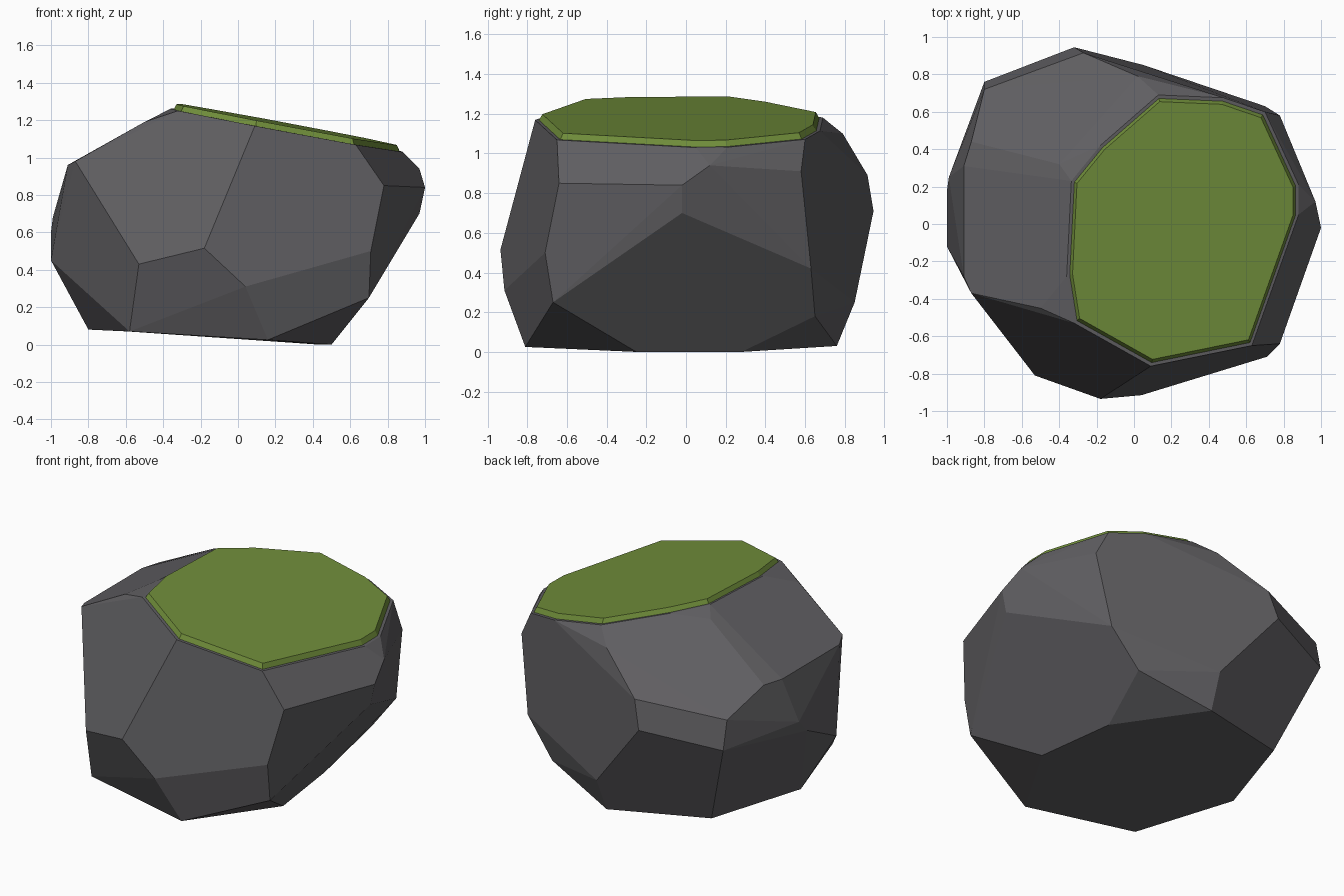
import bpy, bmesh, math
from mathutils import Vector

if "Cube" in bpy.data.objects:
    bpy.data.objects.remove(bpy.data.objects["Cube"])


def material(name, rgb):
    m = bpy.data.materials.new(name)
    m.diffuse_color = (*rgb, 1)
    m.use_nodes = True
    m.node_tree.nodes["Principled BSDF"].inputs["Base Color"].default_value = m.diffuse_color
    return m


def finish(bm, name, mat):
    bmesh.ops.recalc_face_normals(bm, faces=bm.faces)
    me = bpy.data.meshes.new(name)
    bm.to_mesh(me)
    bm.free()
    me.materials.append(mat)
    ob = bpy.data.objects.new(name, me)
    bpy.context.collection.objects.link(ob)
    return ob


def top_z(x, y):
    # sloping plane of the rock's flat top
    return 1.196 - 0.19 * x + 0.013 * y


# Outline of the flat top, seen from above
RIM = [(-.36, -.28), (-.32, -.53), (.09, -.76), (.63, -.65), (.88, .05), (.88, .21),
       (.70, .60), (.48, .675), (.13, .69), (-.18, .42), (-.335, .23)]

# Corners of the chipped boulder below the top
CORNERS = [
    # front
    (-.87, -.37, .98), (-.53, -.81, .43), (-.18, -.935, .515), (.04, -.915, .31),
    (.71, -.71, .50), (.78, -.64, .85), (.70, -.67, .25), (-.50, -.45, 1.19),
    # right
    (1.0, -.02, .84), (.97, -.02, .70), (.97, .12, .94), (.78, .58, .91),
    (.70, .63, .42), (.51, .65, .18),
    # back
    (-.32, .945, .71), (-.27, .915, .89), (.02, .79, 1.10), (.05, .85, .25),
    (-.80, .76, .635), (-.80, .72, .82), (-.40, .32, 1.22),
    # left
    (-.87, .44, .96), (-.91, .31, .96), (-.91, -.28, .96), (-.99, .25, .68),
    (-1.0, .18, .60), (-1.0, -.12, .45),
    # underside
    (-.80, -.04, .08), (-.58, -.68, .07), (.16, -.81, .025), (.50, -.25, 0),
    (.43, .28, 0), (.04, .76, .03), (-.59, .58, .07)]

rock_mat = material("dark grey stone", (0.115, 0.112, 0.120))
moss_mat = material("moss green", (0.16, 0.265, 0.042))

# Boulder: hull of the corners, merged into flat facets
bm = bmesh.new()
for p in CORNERS + [(x, y, top_z(x, y)) for x, y in RIM]:
    bm.verts.new(p)
bmesh.ops.convex_hull(bm, input=bm.verts)
bmesh.ops.delete(bm, geom=[v for v in bm.verts if not v.link_faces], context='VERTS')
bmesh.ops.dissolve_limit(bm, angle_limit=math.radians(5), verts=bm.verts, edges=bm.edges)
finish(bm, "boulder", rock_mat)

# Moss cap: thin bevelled slab just inside the rim
bm = bmesh.new()
centre = Vector((.27, -.03))


def ring(scale, lift):
    pts = [centre + (Vector(p) - centre) * scale for p in RIM]
    return [bm.verts.new((p.x, p.y, top_z(p.x, p.y) + lift)) for p in pts]


low, high = ring(.977, -.004), ring(.95, .03)
bm.faces.new(high)
bm.faces.new(low[::-1])
for i in range(len(RIM)):
    j = (i + 1) % len(RIM)
    bm.faces.new((low[i], low[j], high[j], high[i]))
finish(bm, "moss_cap", moss_mat)
